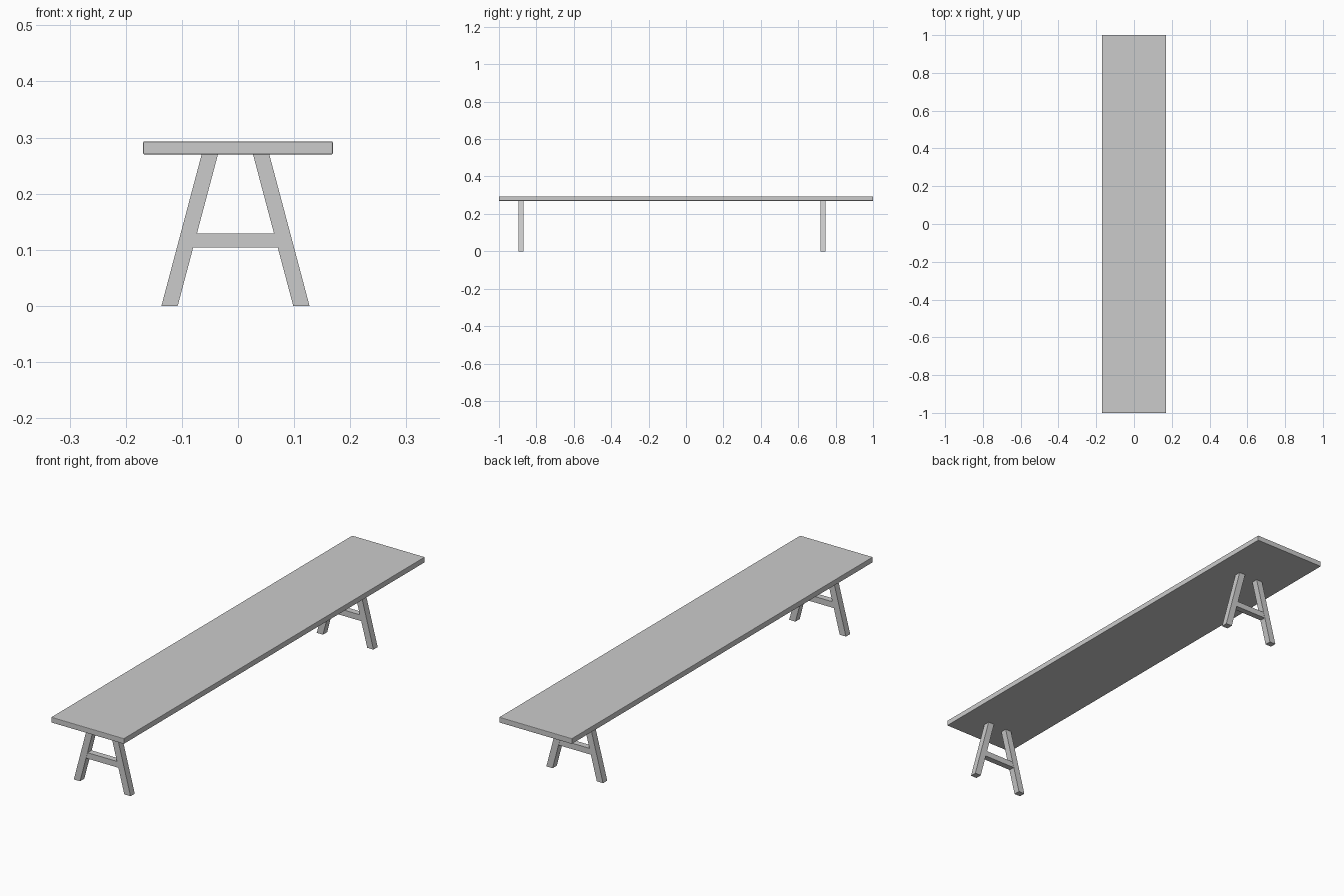
import bpy, bmesh

if "Cube" in bpy.data.objects:
    bpy.data.objects.remove(bpy.data.objects["Cube"])

TOP_Z, UNDER_Z = 0.293, 0.27
MID_X = -0.0045          # trestles sit slightly off centre


def prism(name, profile, y0, y1):
    """Extrude an x-z profile along y."""
    bm = bmesh.new()
    face = bm.faces.new([bm.verts.new((x, y0, z)) for x, z in profile])
    ext = bmesh.ops.extrude_face_region(bm, geom=[face])
    verts = [g for g in ext["geom"] if isinstance(g, bmesh.types.BMVert)]
    bmesh.ops.translate(bm, verts=verts, vec=(0, y1 - y0, 0))
    bmesh.ops.recalc_face_normals(bm, faces=bm.faces)
    mesh = bpy.data.meshes.new(name)
    bm.to_mesh(mesh)
    bm.free()
    obj = bpy.data.objects.new(name, mesh)
    bpy.context.collection.objects.link(obj)
    return obj


# Plank with slightly eased edges
w = 0.169
plank = prism("plank", [(-w, UNDER_Z), (w, UNDER_Z), (w, TOP_Z), (-w, TOP_Z)], -1, 1)
bevel = plank.modifiers.new("eased_edges", "BEVEL")
bevel.width = 0.002
bevel.segments = 2

# Two A-shaped trestles: splayed legs joined by a crossbar
for end, y0, y1 in (("front", -0.896, -0.868), ("back", 0.718, 0.746)):
    for side, s in (("left", -1), ("right", 1)):
        leg = [(0.103, 0), (0.132, 0), (0.060, UNDER_Z + 0.001), (0.031, UNDER_Z + 0.001)]
        prism(f"{end}_{side}_leg", [(MID_X + s * x, z) for x, z in leg], y0, y1)
    bar = [(-0.082, 0.104), (0.082, 0.104), (0.075, 0.129), (-0.075, 0.129)]
    prism(f"{end}_crossbar", [(MID_X + x, z) for x, z in bar], y0 + 0.001, y1 - 0.001)
